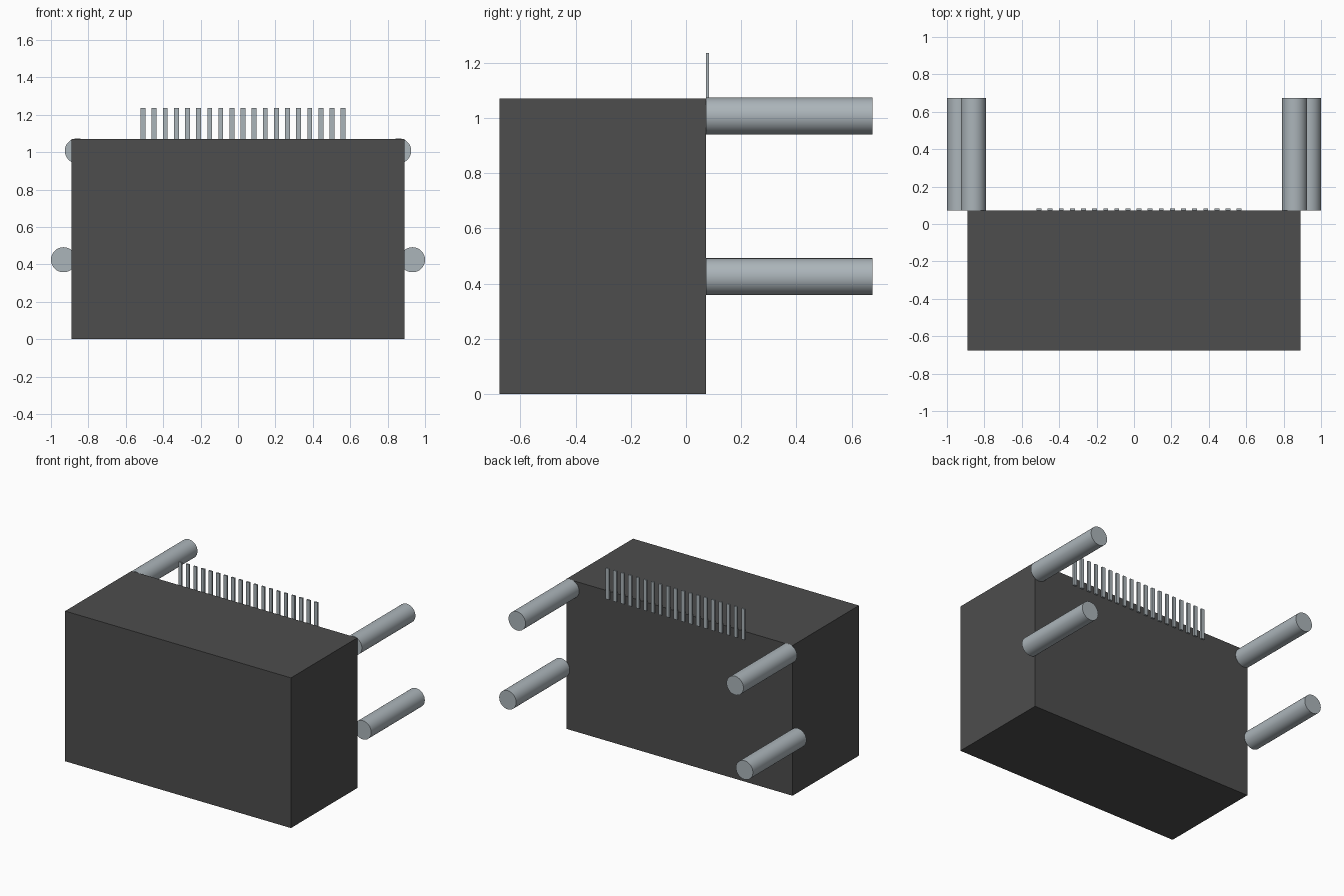
import bpy
import math

default = bpy.data.objects.get("Cube")
if default:
    bpy.data.objects.remove(default, do_unlink=True)


def make_material(name, rgb, roughness):
    mat = bpy.data.materials.new(name)
    mat.use_nodes = True
    colour = (*rgb, 1.0)
    mat.diffuse_color = colour
    shader = mat.node_tree.nodes["Principled BSDF"]
    shader.inputs["Base Color"].default_value = colour
    shader.inputs["Roughness"].default_value = roughness
    return mat


dark_plastic = make_material("dark grey plastic", (0.075, 0.075, 0.075), 0.6)
metal = make_material("blue grey metal", (0.41, 0.46, 0.49), 0.45)


def finish(name, mat):
    obj = bpy.context.object
    obj.name = name
    obj.data.name = name
    obj.data.materials.append(mat)
    return obj


def add_box(name, low, high, mat):
    centre = [(a + b) / 2 for a, b in zip(low, high)]
    bpy.ops.mesh.primitive_cube_add(size=1, location=centre)
    obj = finish(name, mat)
    obj.scale = [b - a for a, b in zip(low, high)]
    bpy.ops.object.transform_apply(location=False, rotation=False, scale=True)
    return obj


def add_post(name, x, z):
    length = POST_END - BACK
    bpy.ops.mesh.primitive_cylinder_add(
        vertices=32, radius=0.067, depth=length,
        location=(x, BACK + length / 2, z), rotation=(math.pi / 2, 0, 0))
    obj = finish(name, metal)
    bpy.ops.object.shade_smooth_by_angle(angle=math.radians(30))
    return obj


BACK = 0.072
POST_END = 0.675
TOP = 1.07

# Main block
add_box("housing", (-0.89, -0.675, 0), (0.89, BACK, TOP), dark_plastic)

# Two pairs of round posts reaching backwards
for side, sign in (("left", 1), ("right", -1)):
    add_post(f"upper_post_{side}", sign * 0.859, 1.007)
    add_post(f"lower_post_{side}", sign * 0.933, 0.425)

# Row of thin flat pins along the top back edge
PIN_COUNT = 19
FIRST, LAST = -0.508, 0.562
for i in range(PIN_COUNT):
    x = FIRST + (LAST - FIRST) * i / (PIN_COUNT - 1)
    add_box(f"pin_{i + 1}", (x - 0.013, BACK, TOP - 0.055),
            (x + 0.013, BACK + 0.012, TOP + 0.165), metal)
